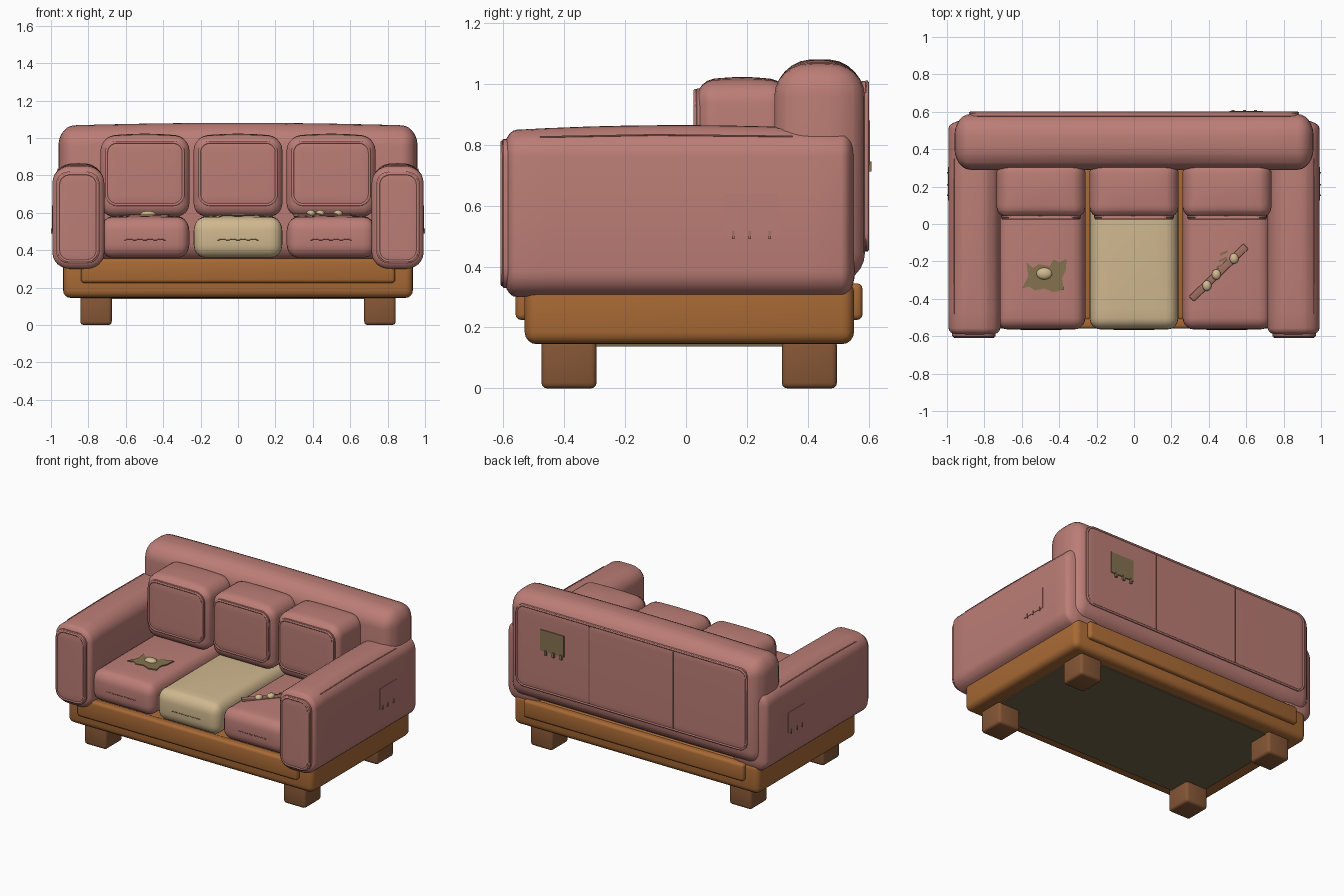
import bpy, bmesh, math
from mathutils import Vector

if "Cube" in bpy.data.objects:
    bpy.data.objects.remove(bpy.data.objects["Cube"])


def material(name, rgb):
    m = bpy.data.materials.new(name)
    m.diffuse_color = (*rgb, 1)
    m.use_nodes = True
    m.node_tree.nodes["Principled BSDF"].inputs["Base Color"].default_value = m.diffuse_color
    return m


PINK = material("dusty_pink", (0.50, 0.205, 0.18))
SEAM = material("seam_pink", (0.25, 0.09, 0.08))
WORN = material("worn_pink", (0.36, 0.165, 0.12))
BEIGE = material("beige", (0.63, 0.48, 0.275))
WOOD = material("warm_wood", (0.39, 0.142, 0.035))
FOOT = material("dark_wood", (0.235, 0.093, 0.036))
UNDER = material("underside_cloth", (0.17, 0.13, 0.072))
OLIVE = material("olive_cloth", (0.235, 0.17, 0.08))


def finish(name, bm, mat, loc=(0, 0, 0), rot=0.0):
    bmesh.ops.recalc_face_normals(bm, faces=bm.faces)
    me = bpy.data.meshes.new(name)
    bm.to_mesh(me)
    bm.free()
    me.materials.append(mat)
    ob = bpy.data.objects.new(name, me)
    ob.location = loc
    ob.rotation_euler.z = rot
    bpy.context.collection.objects.link(ob)
    bpy.ops.object.select_all(action='DESELECT')
    ob.select_set(True)
    bpy.context.view_layer.objects.active = ob
    bpy.ops.object.shade_smooth_by_angle(angle=math.radians(40))
    return ob


def box(name, lo, hi, mat, r=0.0, seg=4, crown=0.0, rot=0.0):
    """Rounded box; r is one radius or one per axis; crown puffs up the top."""
    lo, hi = Vector(lo), Vector(hi)
    half, mid = (hi - lo) / 2, (hi + lo) / 2
    rad = Vector((r, r, r)) if isinstance(r, (int, float)) else Vector(r)
    bm = bmesh.new()
    bmesh.ops.create_cube(bm, size=2)
    unit = rad if rad.x > 0 else Vector((1, 1, 1))
    for v in bm.verts:
        v.co = Vector([v.co[i] * half[i] / unit[i] for i in range(3)])
    if rad.x > 0:
        bmesh.ops.bevel(bm, geom=bm.edges[:], offset=1.0, offset_type='OFFSET',
                        segments=seg, profile=0.5, affect='EDGES')
    for v in bm.verts:
        v.co = Vector([v.co[i] * unit[i] for i in range(3)])
    if crown:
        for axis in (0, 1):
            n = Vector((axis == 0, axis == 1, 0))
            for k in range(-3, 4):
                bmesh.ops.bisect_plane(bm, geom=bm.verts[:] + bm.edges[:] + bm.faces[:],
                                       plane_co=n * half[axis] * k / 4, plane_no=n, dist=1e-5)
        for v in bm.verts:
            u, w, t = (v.co[i] / half[i] for i in range(3))
            v.co.z += crown * max(0, t) * (1 - u * u) * (1 - w * w)
    return finish(name, bm, mat, mid, rot)


def tube(name, pts, radius, mat, closed=False):
    cu = bpy.data.curves.new(name, 'CURVE')
    cu.dimensions = '3D'
    cu.bevel_depth = radius
    cu.bevel_resolution = 1
    cu.use_fill_caps = True
    sp = cu.splines.new('POLY')
    sp.points.add(len(pts) - 1)
    for p, q in zip(sp.points, pts):
        p.co = (*q, 1)
    sp.use_cyclic_u = closed
    cu.materials.append(mat)
    ob = bpy.data.objects.new(name, cu)
    bpy.context.collection.objects.link(ob)
    return ob


def piping(name, x0, x1, z0, z1, y, r, radius=0.007):
    """Rounded rectangular cord in a vertical plane facing front or back."""
    pts = []
    for cx, cz, a0 in ((x1 - r, z1 - r, 0), (x0 + r, z1 - r, 90),
                       (x0 + r, z0 + r, 180), (x1 - r, z0 + r, 270)):
        for k in range(6):
            a = math.radians(a0 + k * 18)
            pts.append((cx + r * math.cos(a), y, cz + r * math.sin(a)))
    tube(name, pts, radius, PINK, True)


def blob(name, loc, size, mat):
    bm = bmesh.new()
    bmesh.ops.create_uvsphere(bm, u_segments=16, v_segments=8, radius=1)
    for v in bm.verts:
        v.co = Vector([v.co[i] * size[i] for i in range(3)])
    finish(name, bm, mat, loc)


# Wooden base, trim boards, feet and underside cloth
box("base_frame", (-0.935, -0.53, 0.145), (0.935, 0.552, 0.355), WOOD, 0.04)
box("front_board", (-0.84, -0.56, 0.225), (0.84, -0.50, 0.355), WOOD, 0.018, 3)
box("rear_board", (-0.84, 0.50, 0.225), (0.84, 0.58, 0.345), WOOD, 0.018, 3)
box("underside_panel", (-0.83, -0.445, 0.138), (0.83, 0.465, 0.15), UNDER)
for sx in (-1, 1):
    for y in (-0.475, 0.315):
        xs = sorted((sx * 0.675, sx * 0.843))
        box("foot", (xs[0], y, 0), (xs[1], y + 0.181, 0.16), FOOT, 0.018, 3)

# Backrest with rear panel, seams and mended patch
box("backrest", (-0.96, 0.29, 0.34), (0.96, 0.588, 1.065), PINK, (0.085, 0.115, 0.105), 6, 0.016)
box("rear_panel", (-0.88, 0.57, 0.45), (0.88, 0.598, 1.01), PINK, (0.05, 0.008, 0.05), 4)
piping("rear_piping", -0.875, 0.875, 0.455, 1.005, 0.594, 0.055)
for x in (-0.32, 0.32):
    box("rear_seam", (x - 0.003, 0.594, 0.465), (x + 0.003, 0.601, 0.995), SEAM)
box("rear_patch", (0.51, 0.595, 0.735), (0.69, 0.604, 0.88), OLIVE)
for x in (0.53, 0.59, 0.65):
    box("rear_stitch", (x - 0.008, 0.597, 0.712), (x + 0.008, 0.61, 0.745), OLIVE)

# Armrests with front panels, top seams and side patches
for sx in (-1, 1):
    def span(a, b):
        return sorted((sx * a, sx * b))
    a, b = span(0.715, 0.992)
    box("armrest", (a, -0.602, 0.30), (b, 0.555, 0.847), PINK, (0.095, 0.045, 0.085), 6, 0.018)
    a, b = span(0.74, 0.972)
    box("arm_front_panel", (a, -0.609, 0.33), (b, -0.57, 0.82), PINK, (0.065, 0.01, 0.065), 5)
    piping("arm_piping", a + 0.012, b - 0.012, 0.342, 0.808, -0.603, 0.06)
    tube("arm_seam", [(sx * 0.963, -0.48, 0.826), (sx * 0.963, -0.1, 0.833),
                      (sx * 0.963, 0.35, 0.828)], 0.003, PINK)
    a, b = span(0.988, 0.9955)
    box("arm_patch", (a, 0.125, 0.50), (b, 0.305, 0.64), PINK)
    a, b = span(0.99, 1.0)
    for y in (0.155, 0.21, 0.275):
        box("arm_stitch", (a, y - 0.004, 0.49), (b, y + 0.004, 0.517), WORN)

# Seat and back cushions; the middle seat is a replacement
for i, cx in enumerate((-0.4975, 0.0, 0.4975)):
    box("seat_cushion", (cx - 0.237, -0.564, 0.36), (cx + 0.237, 0.30, 0.575),
        BEIGE if i == 1 else PINK, (0.06, 0.06, 0.07), 5, 0.015)
    tube("seat_crease", [(cx + 0.11 * k / 4, -0.562, 0.456 + (0.001 if k % 2 else -0.001))
                         for k in range(-4, 5)], 0.0035, OLIVE if i == 1 else SEAM)
    box("back_cushion", (cx - 0.237, 0.029, 0.578), (cx + 0.237, 0.34, 1.007),
        PINK, (0.075, 0.06, 0.07), 5, 0.016)
    box("cushion_panel", (cx - 0.213, 0.026, 0.635), (cx + 0.213, 0.08, 0.985),
        PINK, (0.06, 0.01, 0.06), 5)
    piping("cushion_piping", cx - 0.205, cx + 0.205, 0.643, 0.977, 0.031, 0.055)

# Ragged hole on the left seat with stuffing poking out
outline = [(-0.60, -0.345), (-0.56, -0.335), (-0.53, -0.355), (-0.48, -0.345), (-0.43, -0.365),
           (-0.375, -0.35), (-0.385, -0.29), (-0.365, -0.25), (-0.36, -0.185), (-0.40, -0.205),
           (-0.43, -0.19), (-0.45, -0.225), (-0.51, -0.215), (-0.54, -0.235), (-0.575, -0.205),
           (-0.565, -0.28)]
bm = bmesh.new()
face = bm.faces.new([bm.verts.new((x, y, 0.582)) for x, y in outline])
ext = bmesh.ops.extrude_face_region(bm, geom=[face])
for v in ext["geom"]:
    if isinstance(v, bmesh.types.BMVert):
        v.co.z = 0.5915
finish("torn_hole", bm, OLIVE)
blob("hole_stuffing", (-0.48, -0.265, 0.592), (0.042, 0.032, 0.018), BEIGE)

# Diagonal tear on the right seat with stuffing and stitches
box("tear_strip", (0.25, -0.28, 0.578), (0.656, -0.24, 0.595), WORN, 0.006, 2,
    rot=math.radians(44))
for x, y in ((0.39, -0.33), (0.44, -0.27), (0.535, -0.185)):
    blob("tear_stuffing", (x, y, 0.597), (0.024, 0.028, 0.018), BEIGE)
for x, y in ((0.46, -0.225), (0.475, -0.19), (0.48, -0.155)):
    box("tear_stitch", (x - 0.022, y - 0.006, 0.58), (x + 0.022, y + 0.006, 0.595), OLIVE,
        rot=math.radians(25))
